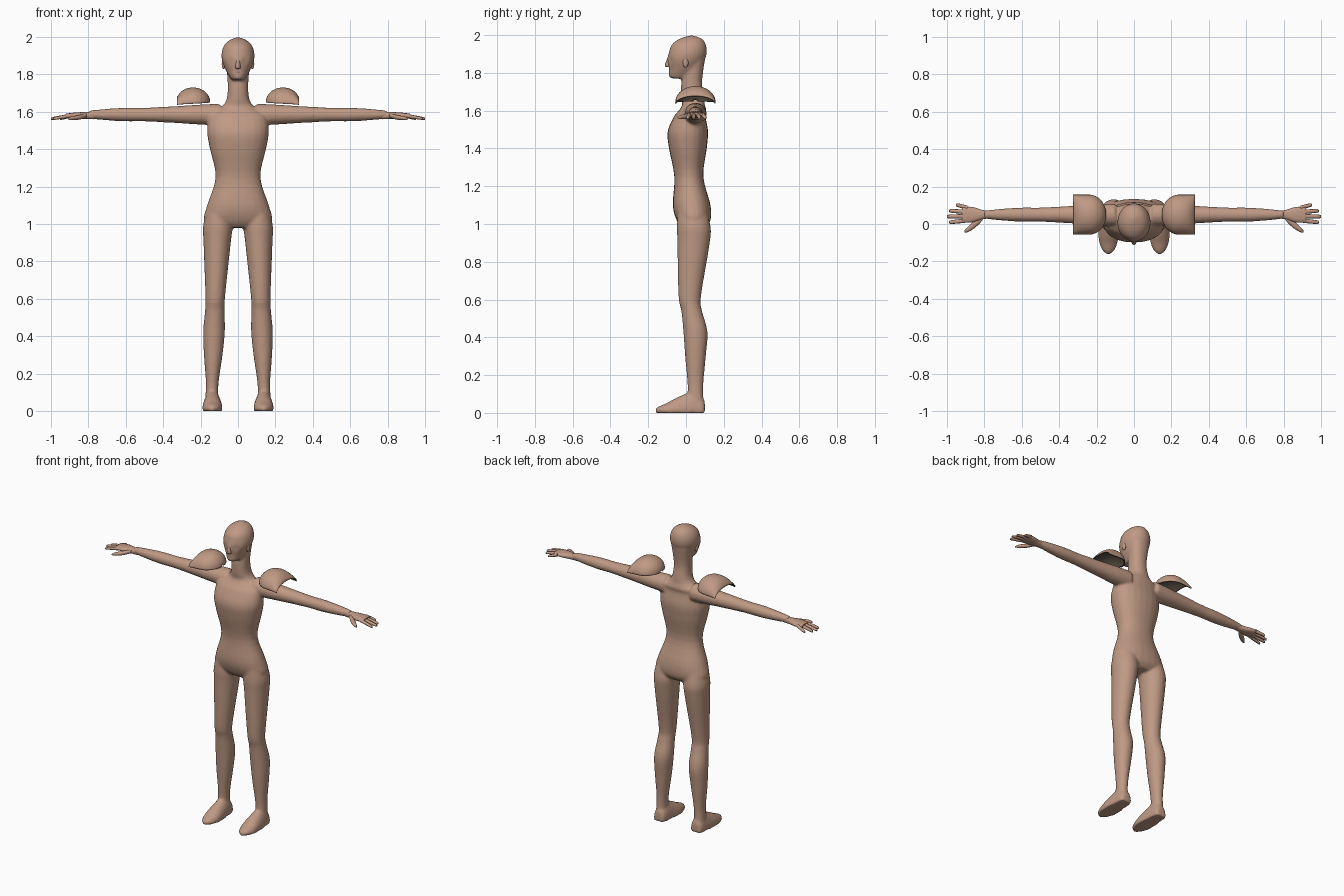
import bpy, bmesh, math
from mathutils import Matrix, Vector

default = bpy.data.objects.get("Cube")
if default:
    bpy.data.objects.remove(default)


def material(name, *rgb):
    mat = bpy.data.materials.new(name)
    mat.use_nodes = True
    mat.diffuse_color = (*rgb, 1)
    mat.node_tree.nodes["Principled BSDF"].inputs["Base Color"].default_value = (*rgb, 1)
    return mat


skin = material("warm clay brown", .52, .32, .23)
lining = material("dark olive brown", .09, .07, .05)


def smooth_path(rows, steps):
    """Fill in extra rows along a smooth curve through the given rows."""
    rows = [Vector(row) for row in rows]
    result = []
    for i in range(len(rows) - 1):
        before, a, b = rows[max(i - 1, 0)], rows[i], rows[i + 1]
        after = rows[min(i + 2, len(rows) - 1)]
        for s in range(steps):
            t = s / steps
            start_slope, end_slope = (b - before) / 2, (after - a) / 2
            blend = t * t * (3 - 2 * t)
            ease_in, ease_out = t * (1 - t) * (1 - t), t * t * (t - 1)
            result.append(a.lerp(b, blend) + start_slope * ease_in + end_slope * ease_out)
    return result + [rows[-1]]


def skin_rings(bm, rings, closed):
    """Join neighbouring rings of vertices with quads."""
    for near, far in zip(rings, rings[1:]):
        for k in range(len(near) if closed else len(near) - 1):
            n = (k + 1) % len(near)
            bm.faces.new((near[k], near[n], far[n], far[k]))


def loft(bm, rows, axis="z", side=1, segments=24, steps=4, power=1, floor=-1):
    """Closed tube; each row is position on axis, two centres, two radii."""
    rings = []
    for pos, c1, c2, r1, r2 in smooth_path(rows, steps):
        ring = []
        for k in range(segments):
            angle = math.tau * k / segments
            c, s = math.cos(angle), math.sin(angle)
            u = c1 + r1 * math.copysign(abs(c) ** power, c)
            v = c2 + r2 * math.copysign(abs(s) ** power, s)
            x, y, z = {"x": (pos, u, v), "y": (u, pos, v), "z": (u, v, pos)}[axis]
            ring.append(bm.verts.new((x * side, y, max(z, floor))))
        rings.append(ring)
    skin_rings(bm, rings, closed=True)
    bm.faces.new(rings[0])
    bm.faces.new(rings[-1])


def finish(bm, name):
    """Turn the bmesh into a smooth shaded object."""
    bmesh.ops.recalc_face_normals(bm, faces=bm.faces)
    mesh = bpy.data.meshes.new(name)
    bm.to_mesh(mesh)
    bm.free()
    mesh.materials.append(skin)
    mesh.polygons.foreach_set("use_smooth", [True] * len(mesh.polygons))
    mesh.set_sharp_from_angle(angle=math.radians(60))
    obj = bpy.data.objects.new(name, mesh)
    bpy.context.collection.objects.link(obj)
    return obj


def ellipsoid(name, centre, radii):
    bm = bmesh.new()
    place = Matrix.Translation(centre) @ Matrix.Diagonal((*radii, 1))
    bmesh.ops.create_uvsphere(bm, u_segments=16, v_segments=12, radius=1, matrix=place)
    finish(bm, name)


# Head and trunk profiles: height, depth centre, half width, half depth
head = [(1.77, -.03, .03, .04), (1.78, -.03, .04, .06), (1.82, -.01, .064, .08),
        (1.87, 0, .084, .1), (1.91, .01, .088, .1), (1.95, .015, .077, .09),
        (1.98, .025, .05, .06), (2, .03, .003, .003)]
trunk = [(.98, .04, .1, .06), (1.02, .04, .18, .09), (1.1, .03, .165, .1),
         (1.25, .015, .12, .077), (1.4, .01, .15, .1), (1.49, .01, .165, .107),
         (1.57, .02, .155, .083), (1.6, .035, .13, .074), (1.63, .04, .085, .06),
         (1.67, .035, .06, .06), (1.75, .03, .055, .055), (1.87, .045, .065, .055)]
# Leg profile runs the same way; its width centre drifts outward going down
leg = [(1.15, .025, .04, .06), (1, .04, .077, .088), (.9, .04, .073, .086),
       (.62, .02, .053, .06), (.54, .03, .052, .055), (.43, .05, .058, .064),
       (.3, .05, .05, .055), (.15, .05, .034, .042), (.05, .05, .036, .043)]
# Foot from heel to toe: depth, half width, height of the upper
foot = [(.1, .02, .05), (.09, .038, .08), (.04, .046, .115), (-.05, .054, .08),
        (-.1, .049, .053), (-.14, .033, .036), (-.16, .012, .025)]
# Arm radii at even spacing from shoulder to wrist
arm = [.06, .056, .049, .043, .038, .038, .032, .022]
ankle_x, arm_y, arm_z, sole = .137, .05, 1.58, .012

# Body: head with shallow eye sockets, then trunk and limbs, fused into one skin
bm = bmesh.new()
loft(bm, [(z, 0, y, w, d) for z, y, w, d in head], segments=40, steps=5)
for v in bm.verts:
    for side in (1, -1):
        reach = (v.co - Vector((side * .035, -.085, 1.87))).length / .02
        v.co.y += .01 * math.exp(-reach * reach)
loft(bm, [(z, 0, y, w, d) for z, y, w, d in trunk], power=.9)
for side in (1, -1):
    loft(bm, [(z, .143 - .035 * z, y, w, d) for z, y, w, d in leg], side=side)
    loft(bm, [(y, ankle_x, sole, w, top - sole) for y, w, top in foot], "y", side, floor=0)
    loft(bm, [((k + 1) / 10, arm_y, arm_z + .005, r, r * .96) for k, r in enumerate(arm)],
         "x", side)
body = finish(bm, "body")
fuse = body.modifiers.new("fuse", "REMESH")
fuse.mode = "VOXEL"
fuse.voxel_size = .008
fuse.use_smooth_shade = True
relax = body.modifiers.new("relax", "SMOOTH")
relax.factor = .5
relax.iterations = 6

# Nose and lips
bm = bmesh.new()
loft(bm, [(1.83, 0, -.085, .01, .01), (1.84, 0, -.092, .014, .02), (1.9, 0, -.08, .007, .01)],
     segments=12)
finish(bm, "nose")
ellipsoid("lips", (0, -.08, 1.813), (.022, .01, .006))

for side, label in ((1, "left"), (-1, "right")):
    ellipsoid(label + "_ear", (side * .077, -.002, 1.855), (.01, .015, .027))

    # Palm
    bm = bmesh.new()
    loft(bm, [(x, arm_y, arm_z, w, h) for x, w, h in
              ((.77, .02, .02), (.81, .025, .019), (.87, .042, .016), (.92, .038, .01))],
         "x", side, power=.85)
    finish(bm, label + "_palm")

    # Four fingers fanning out and drooping, the second one longest, then the thumb
    bm = bmesh.new()
    for k in range(4):
        root, tip = .02 + .022 * k, .01 + .03 * k
        reach = 1 - .012 * (k - 1) ** 2
        loft(bm, [(.89, root, arm_z, .012, .011), (reach - .012, tip, 1.565, .01, .008),
                  (reach, tip, 1.56, .004, .004)], "x", side, 10)
    loft(bm, [(.81, .035, arm_z, .016, .012), (.85, 0, 1.57, .02, .013),
              (.89, -.03, 1.565, .014, .01), (.907, -.04, 1.56, .004, .004)], "x", side, 10)
    finish(bm, label + "_fingers")

    # Shoulder guard: arches swept outward along a dome, left open at the outer end
    bm = bmesh.new()
    arches, sweep, spans = [], 18, 24
    for i in range(sweep + 1):
        turn = .1 + 2.68 * i / sweep
        x = .24 - .092 * math.cos(turn)
        depth = .107 * math.sin(min(turn, math.pi / 2))
        rim = 1.65 - .012 * i / sweep
        rise = 1.65 + .08 * math.sin(turn) - rim
        angles = [math.pi * k / spans for k in range(spans + 1)]
        arches.append([bm.verts.new((side * x, arm_y + depth * math.cos(a),
                                     rim + rise * math.sin(a))) for a in angles])
    skin_rings(bm, arches, closed=False)
    guard = finish(bm, label + "_shoulder_guard")
    # Keep the outer side facing up so it thickens inwards, with a dark lining
    if sum(p.normal.z for p in guard.data.polygons) < 0:
        guard.data.flip_normals()
    guard.data.materials.append(lining)
    shell = guard.modifiers.new("thickness", "SOLIDIFY")
    shell.thickness = .006
    shell.offset = -1
    shell.material_offset = 1
    shell.material_offset_rim = 1
